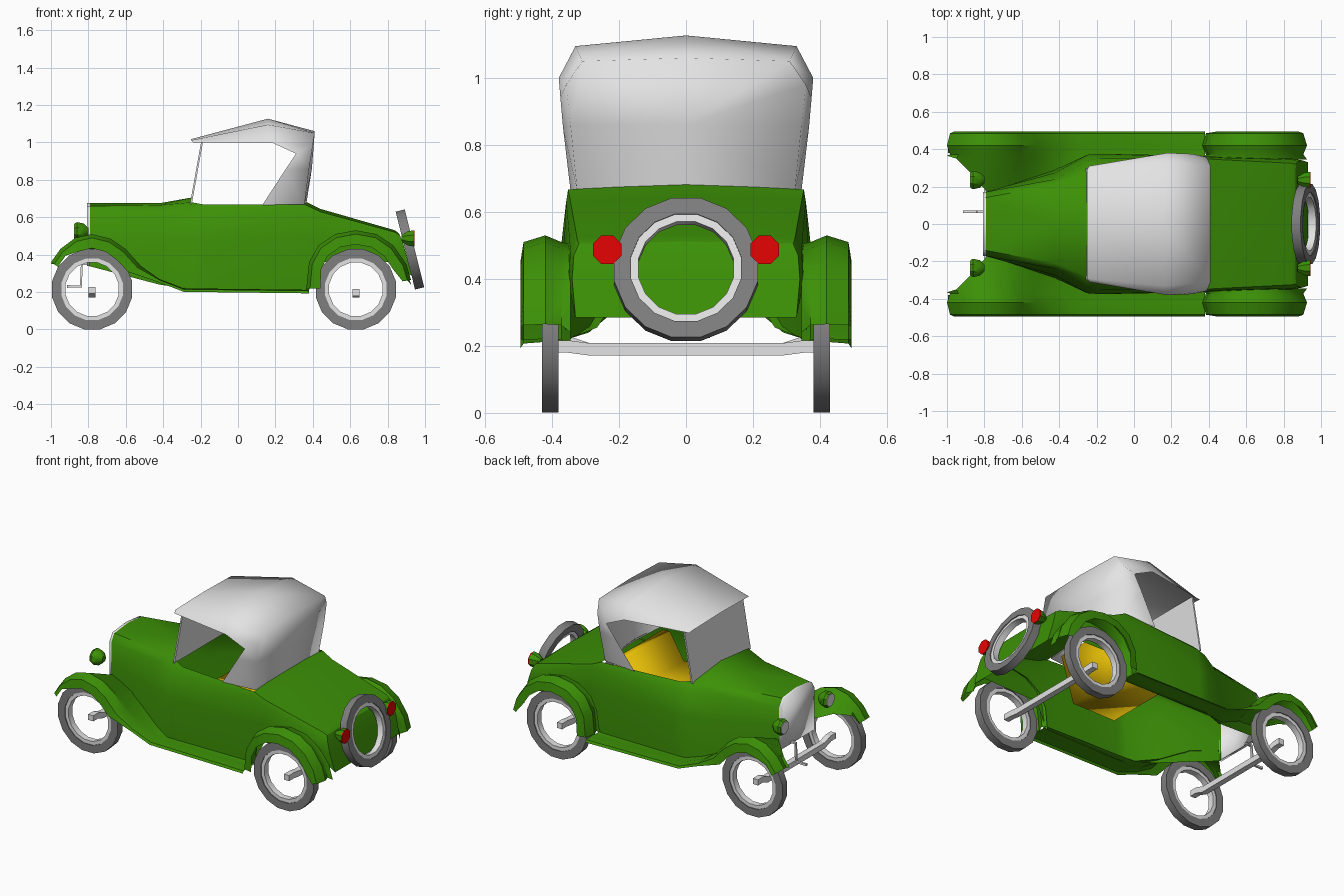
import bpy, bmesh, math
from mathutils import Matrix, Vector

cube = bpy.data.objects.get("Cube")
if cube:
    bpy.data.objects.remove(cube, do_unlink=True)


def material(name, r, g, b):
    mat = bpy.data.materials.new(name)
    mat.use_nodes = True
    mat.diffuse_color = (r, g, b, 1)
    mat.node_tree.nodes["Principled BSDF"].inputs["Base Color"].default_value = (r, g, b, 1)
    return mat


GREEN = material("green paint", .045, .28, .002)
CANVAS = material("pale grey canvas", .77, .77, .77)
METAL = material("light metal", .77, .77, .77)
WHITE = material("white radiator", .92, .92, .92)
RUBBER = material("grey rubber", .21, .21, .21)
YELLOW = material("yellow upholstery", .8, .52, .002)
RED = material("red lamp", .8, .001, .001)


def build(name, verts, faces, mat, angle=35, mirror=False, matrix=None):
    """Make a mesh object, optionally mirrored across the centre plane."""
    bm = bmesh.new()
    points = [bm.verts.new(v) for v in verts]
    for face in faces:
        bm.faces.new([points[i] for i in face])
    if matrix:
        bm.transform(matrix)
    bmesh.ops.recalc_face_normals(bm, faces=bm.faces)
    mesh = bpy.data.meshes.new(name)
    bm.to_mesh(mesh)
    bm.free()
    mesh.materials.append(mat)
    obj = bpy.data.objects.new(name, mesh)
    bpy.context.collection.objects.link(obj)
    bpy.ops.object.select_all(action='DESELECT')
    obj.select_set(True)
    bpy.context.view_layer.objects.active = obj
    bpy.ops.object.shade_smooth_by_angle(angle=math.radians(angle))
    if mirror:
        mod = obj.modifiers.new("mirror", 'MIRROR')
        mod.use_axis = (False, True, False)
        mod.use_clip = True


def loft(name, rows, mat, skip=(), **options):
    """Skin equal rows of points; skip holds (row, column) gaps."""
    n = len(rows[0])
    faces = [(r * n + c, r * n + c + 1, (r + 1) * n + c + 1, (r + 1) * n + c)
             for r in range(len(rows) - 1) for c in range(n - 1) if (r, c) not in skip]
    build(name, [p for row in rows for p in row], faces, mat, **options)


def prism(name, outline, half, mat, **options):
    """Stretch an (x, z) outline across the car."""
    n = len(outline)
    sides = [(i, (i + 1) % n, (i + 1) % n + n, i + n) for i in range(n)]
    build(name, [(x, y, z) for y in (-half, half) for x, z in outline],
          [range(n), range(n, 2 * n)] + sides, mat, **options)


def lathe(name, profile, mat, sides, matrix, closed=False, **options):
    """Spin (radius, offset) points about the local z axis."""
    n = len(profile)
    verts = [(r * math.cos(t), r * math.sin(t), h)
             for t in [math.tau * (k + .5) / sides for k in range(sides)] for r, h in profile]
    faces = [(k * n + i, k * n + (i + 1) % n,
              (k + 1) % sides * n + (i + 1) % n, (k + 1) % sides * n + i)
             for k in range(sides) for i in range(n if closed else n - 1)]
    if not closed:
        faces += [[k * n + i for k in range(sides)] for i in (0, n - 1)]
    build(name, verts, faces, mat, matrix=matrix, **options)


def rod(name, points, size, mat):
    """Square bar following a path."""
    curve = bpy.data.curves.new(name, 'CURVE')
    curve.dimensions = '3D'
    curve.bevel_depth = size
    curve.bevel_resolution = 0
    curve.use_fill_caps = True
    line = curve.splines.new('POLY')
    line.use_smooth = False
    line.points.add(len(points) - 1)
    for point, co in zip(line.points, points):
        point.co = (*co, 1)
        point.tilt = math.pi / 4
    curve.materials.append(mat)
    obj = bpy.data.objects.new(name, curve)
    bpy.context.collection.objects.link(obj)


# Body shell: x, then bottom, waist, side and shoulder (y, z), then crown height
sections = [
    (-.80, (.17, .34), (.17, .48), (.17, .61), (.14, .66), .675),
    (-.42, (.29, .24), (.275, .46), (.24, .62), (.21, .665), .675),
    (-.25, (.37, .215), (.37, .48), (.34, .62), (.28, .68), .705),
    (-.18, (.37, .21), (.375, .48), (.352, .63), (.31, .668), .67),
    (.36, (.36, .205), (.365, .48), (.358, .63), (.352, .667), .685),
    (.44, (.355, .36), (.36, .48), (.355, .60), (.345, .63), .645),
    (.84, (.345, .36), (.35, .42), (.345, .48), (.325, .52), .53),
]
rows = [[(s[0], y, z) for y, z in s[1:5]] + [(s[0], 0, s[5])] for s in sections]
tail = [(.93, .33, .285), (.90, .34, .40), (.88, .335, .47), (.865, .32, .505)]
crown = (.862, 0, .512)
rows.append(tail + [crown])
loft("body", rows, GREEN, skip={(2, 3), (3, 3)}, mirror=True, angle=50)
spine = [(x, 0, z) for x, y, z in tail[:3]] + [crown]
loft("tail_panel", [tail, spine], GREEN, mirror=True)

# Radiator shell across the nose, softly rounded into its rim
half = [(y, z) for x, y, z in rows[0]]
outline = half + [(-y, z) for y, z in half[-2::-1]]
n = len(outline)
build("radiator", [(x, y * 1.01, z) for x in (-.806, -.79) for y, z in outline],
      [range(n)] + [(i, (i + 1) % n, (i + 1) % n + n, i + n) for i in range(n)],
      WHITE, angle=120)


# Fenders and running boards: x, crown height, then apron edge (y, z)
def fender(name, path, centre):
    rows = []
    for x, z, inner, low in path:
        pull = Vector((centre[0] - x, centre[1] - z)).normalized()
        if abs(x - centre[0]) > .3 and z < .3:
            pull = Vector((0, -.25))
        lip = .045 if abs(x) > .9 else .075

        def at(y, depth):
            return (x + pull.x * depth, y, z + pull.y * depth)
        rows.append([(x, inner, low), at(.372, .02), at(.42, 0),
                     at(.485, .02), at(.494, lip)])
    loft(name, rows, GREEN, mirror=True)


fender("front_fender", [(-1.0, .36, .365, .35), (-.95, .43, .35, .40), (-.87, .49, .27, .42),
                        (-.78, .51, .165, .40), (-.68, .485, .18, .37), (-.60, .43, .20, .35),
                        (-.52, .34, .23, .31), (-.42, .27, .265, .255), (-.29, .22, .34, .225),
                        (.38, .212, .35, .215)], (-.78, .215))
rear_arch = [(.365, .22), (.38, .36), (.43, .45), (.52, .51), (.63, .53),
             (.74, .51), (.83, .45), (.90, .35), (.925, .265)]
fender("rear_fender", [(x, z, .345, z - .025) for x, z in rear_arch], (.63, .215))

# Folding roof with rear quarter panels
roof = [(-.25, 0, 1.018), (-.25, .29, 1.012), (-.24, .31, 1.0),
        (.16, 0, 1.127), (.16, .33, 1.095), (.18, .38, 1.0),
        (.41, 0, 1.06), (.41, .31, 1.05), (.388, .358, .98),
        (.31, .375, .94), (.13, .345, .665), (.355, .325, .665), (.365, 0, .67),
        (.38, .345, .86), (.395, 0, .86), (.25, .367, .85)]
build("roof", roof, [(0, 1, 4, 3), (3, 4, 7, 6), (1, 2, 5, 4), (4, 5, 9, 8, 7),
                     (9, 15, 13, 8), (15, 10, 11, 13), (6, 7, 8, 13, 14),
                     (14, 13, 11, 12)], CANVAS, angle=89, mirror=True)

# Windscreen and bench seat
prism("windscreen", [(-.257, .67), (-.197, 1.005), (-.187, 1.005), (-.247, .67)], .30, CANVAS)
prism("seat", [(-.06, .37), (-.10, .52), (.19, .49), (.29, .655), (.34, .655), (.25, .37)],
      .25, YELLOW, angle=100)


# Wheels
def wheel(name, matrix):
    lathe(name + "_tyre", [(.168, -.025), (.2185, -.025), (.2185, .025), (.168, .025)],
          RUBBER, 16, matrix, closed=True)
    lathe(name + "_rim", [(.145, -.02), (.17, -.02), (.17, .02), (.145, .02)],
          METAL, 16, matrix, closed=True)


upright = Matrix.Rotation(math.pi / 2, 4, 'X')
for end, x, hub in (("front", -.78, .21), ("rear", .63, .198)):
    for side, y in (("left", .405), ("right", -.405)):
        wheel(f"{end}_{side}_wheel", Matrix.Translation((x, y, .215)) @ upright)
    arm = [(.40, hub), (.35, hub), (.29, .19)]
    rod(end + "_axle", [(x, -y, z) for y, z in arm] + [(x, y, z) for y, z in arm[::-1]],
        .026, METAL)
wheel("spare", Matrix.Translation((.919, 0, .428)) @ Matrix.Rotation(math.radians(76), 4, 'Y'))

# Starting crank
rod("crank", [(-.79, .065, .35), (-.835, .065, .35), (-.84, .065, .23), (-.915, .065, .23)],
    .01, METAL)

# Lamps
forward = Matrix.Rotation(-math.pi / 2, 4, 'Y')
back = Matrix.Rotation(math.pi / 2, 4, 'Y')
head = Matrix.Translation((-.84, .235, .525)) @ forward
lathe("headlamp", [(.02, -.04), (.045, -.015), (.053, .02), (.045, .035)], GREEN, 8, head,
      mirror=True)
lathe("headlamp_lens", [(.042, .035), (.04, .038)], METAL, 8, head, mirror=True)
rear = Matrix.Translation((.925, .235, .487)) @ back
lathe("tail_lamp", [(.02, -.05), (.042, -.015), (.046, .012)], GREEN, 8, rear, mirror=True)
lathe("tail_lamp_lens", [(.046, .012), (.046, .018)], RED, 8, rear, mirror=True)
